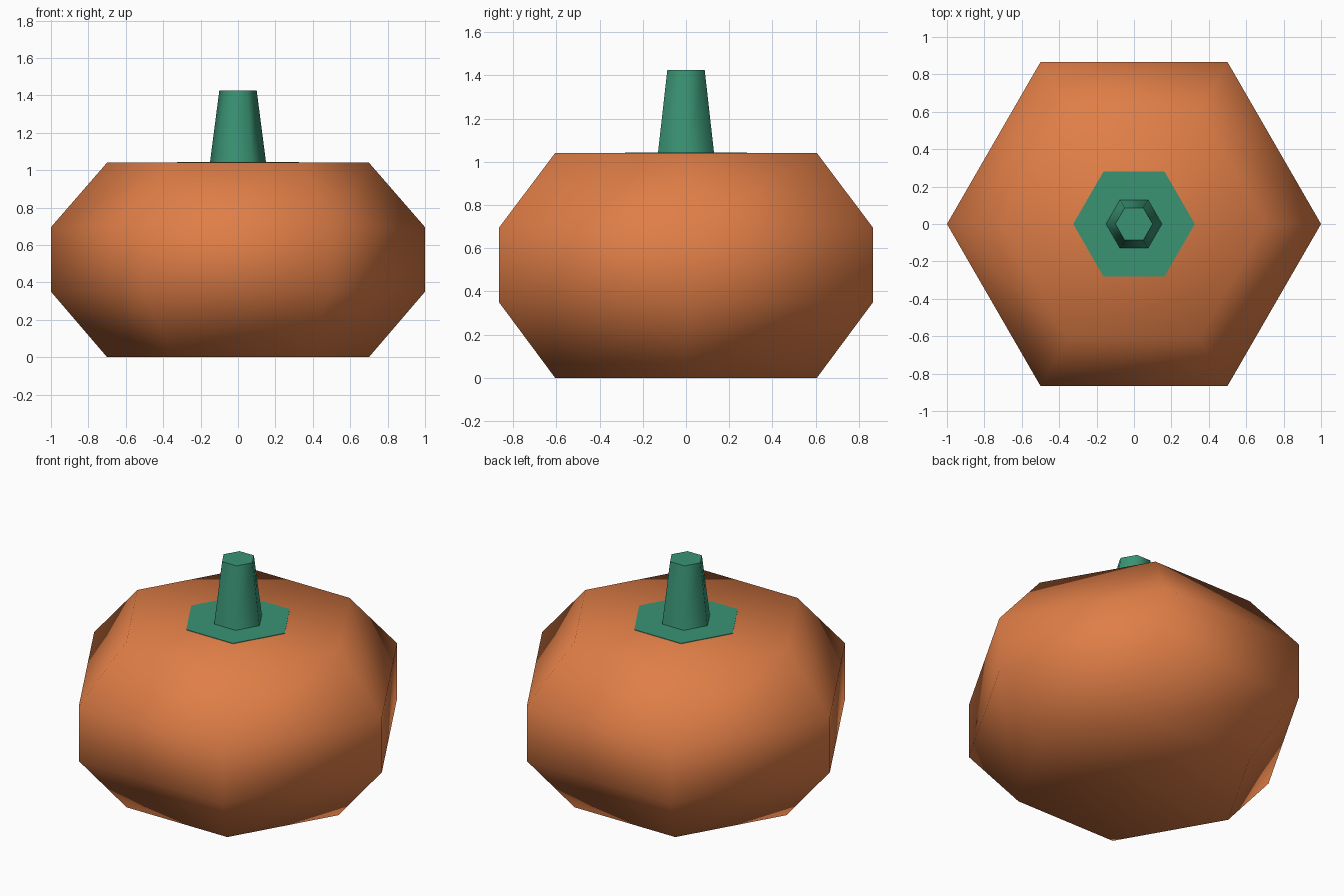
import bpy
import bmesh
from math import cos, sin, tau

cube = bpy.data.objects.get("Cube")
if cube:
    bpy.data.objects.remove(cube, do_unlink=True)

SIDES = 6


def make_material(name, color):
    mat = bpy.data.materials.new(name)
    mat.use_nodes = True
    mat.diffuse_color = color
    mat.node_tree.nodes["Principled BSDF"].inputs["Base Color"].default_value = color
    return mat


def lathe(name, profile, mat, smooth, sharp_caps):
    """Hexagonal solid from (radius, height) rings, closed by flat end faces."""
    bm = bmesh.new()
    rings = [[bm.verts.new((r * cos(tau * i / SIDES), r * sin(tau * i / SIDES), z))
              for i in range(SIDES)] for r, z in profile]
    for low, high in zip(rings, rings[1:]):
        for i in range(SIDES):
            j = (i + 1) % SIDES
            bm.faces.new((low[i], low[j], high[j], high[i]))
    caps = [bm.faces.new(rings[0][::-1]), bm.faces.new(rings[-1])]
    for face in bm.faces:
        face.smooth = smooth
    if sharp_caps:
        for cap in caps:
            for edge in cap.edges:
                edge.smooth = False
    mesh = bpy.data.meshes.new(name)
    bm.to_mesh(mesh)
    bm.free()
    mesh.materials.append(mat)
    obj = bpy.data.objects.new(name, mesh)
    bpy.context.collection.objects.link(obj)
    return obj


orange = make_material("pumpkin orange", (0.745, 0.209, 0.063, 1))
green = make_material("stem green", (0.042, 0.292, 0.174, 1))

# Rounded body, smooth across every edge
lathe("pumpkin_body", [(0.7, 0), (1, 0.35), (1, 0.695), (0.7, 1.04)], orange, True, False)

# Thin flat leaf patch under the stem
lathe("stem_patch", [(0.325, 1.038), (0.325, 1.043)], green, False, True)

# Tapered stem with a crisp cut top
lathe("stem", [(0.15, 1.04), (0.1, 1.425)], green, True, True)
